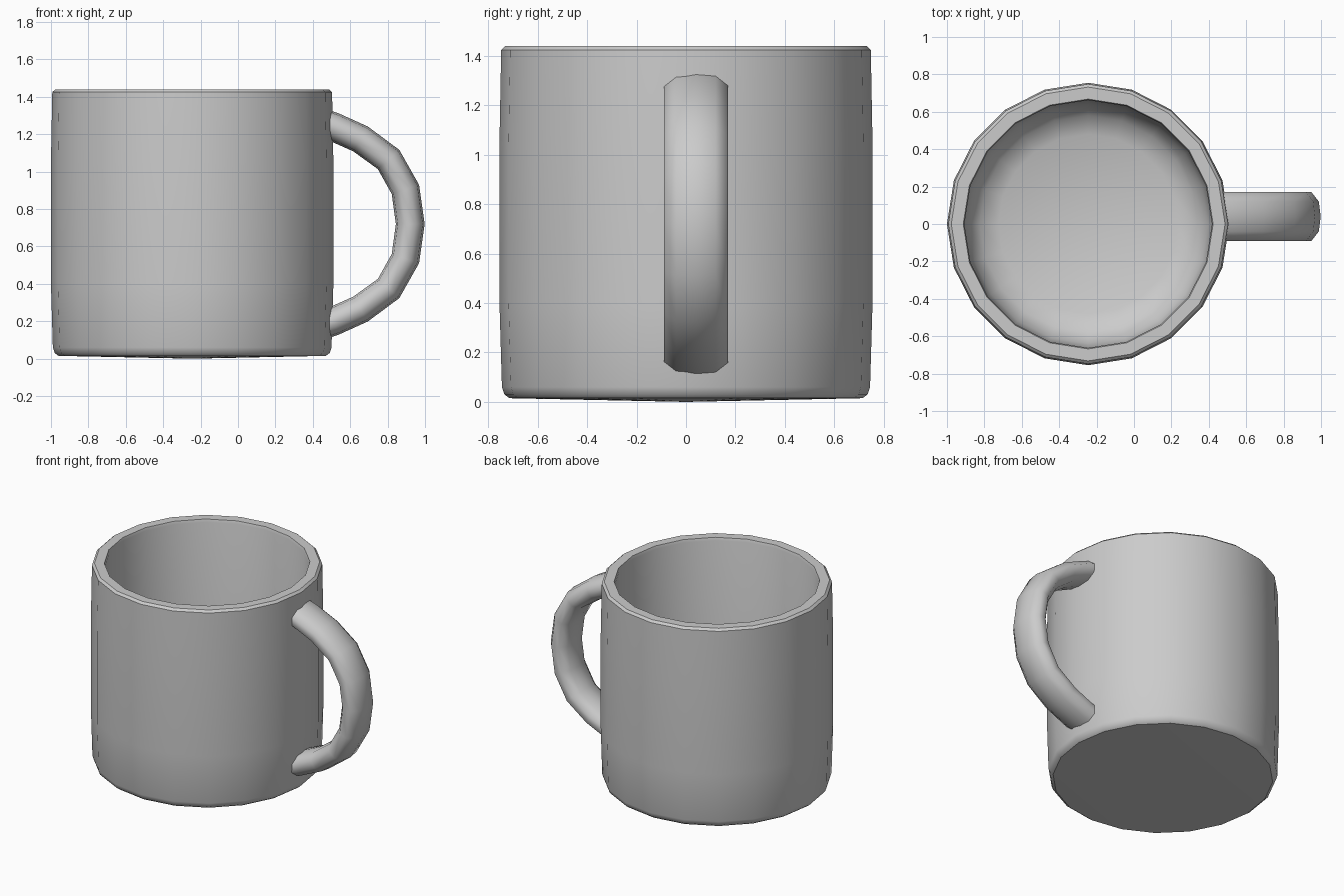
import bpy, bmesh, math
from mathutils import Vector

if "Cube" in bpy.data.objects:
    bpy.data.objects.remove(bpy.data.objects["Cube"])


def make_object(name, bm, angle):
    bmesh.ops.remove_doubles(bm, verts=bm.verts, dist=1e-5)
    bmesh.ops.recalc_face_normals(bm, faces=bm.faces)
    mesh = bpy.data.meshes.new(name)
    bm.to_mesh(mesh)
    bm.free()
    ob = bpy.data.objects.new(name, mesh)
    bpy.context.collection.objects.link(ob)
    bpy.ops.object.select_all(action='DESELECT')
    ob.select_set(True)
    bpy.context.view_layer.objects.active = ob
    bpy.ops.object.shade_smooth_by_angle(angle=math.radians(angle))
    return ob


# Cup body: 20-sided lathe of one closed profile (radius, height)
profile = [(0, 0), (0.715, 0.015), (0.735, 0.03), (0.745, 0.06),
           (0.755, 0.4), (0.755, 1.05), (0.748, 1.425), (0.732, 1.44),
           (0.668, 1.44), (0.662, 1.42), (0.662, 0.35), (0.64, 0.22),
           (0.58, 0.14), (0.48, 0.10), (0, 0.08)]
bm = bmesh.new()
verts = [bm.verts.new((r, 0, z)) for r, z in profile]
edges = [bm.edges.new(pair) for pair in zip(verts, verts[1:])]
bmesh.ops.spin(bm, geom=verts + edges, cent=(0, 0, 0), axis=(0, 0, 1),
               angle=math.tau, steps=20)
bmesh.ops.translate(bm, verts=bm.verts, vec=(-0.245, 0, 0))
make_object("cup_body", bm, 35)

# Handle: flattened ten-sided section swept along a mirrored C-shaped path
MID_Z, MID_Y = 0.72, 0.04
half = [(0.45, 0.54), (0.51, 0.52), (0.655, 0.455), (0.805, 0.345), (0.895, 0.185)]
path = half + [(0.921, 0)] + [(x, -z) for x, z in reversed(half)]
path = [Vector(p) for p in path]
quarter = [(0, 0.077), (0.08, 0.067), (0.13, 0.028)]
right = quarter + [(y, -n) for y, n in reversed(quarter)]
section = right + [(-y, n) for y, n in reversed(right[1:-1])]

bm = bmesh.new()
rings = []
for i, p in enumerate(path):
    t = (path[min(i + 1, len(path) - 1)] - path[max(i - 1, 0)]).normalized()
    normal = Vector((-t.y, t.x))
    rings.append([bm.verts.new((p.x + normal.x * n, MID_Y + y,
                                MID_Z + p.y + normal.y * n))
                  for y, n in section])
count = len(section)
for a, b in zip(rings, rings[1:]):
    for k in range(count):
        j = (k + 1) % count
        bm.faces.new((a[k], a[j], b[j], b[k]))
bm.faces.new(rings[0])
bm.faces.new(rings[-1])
make_object("handle", bm, 60)
